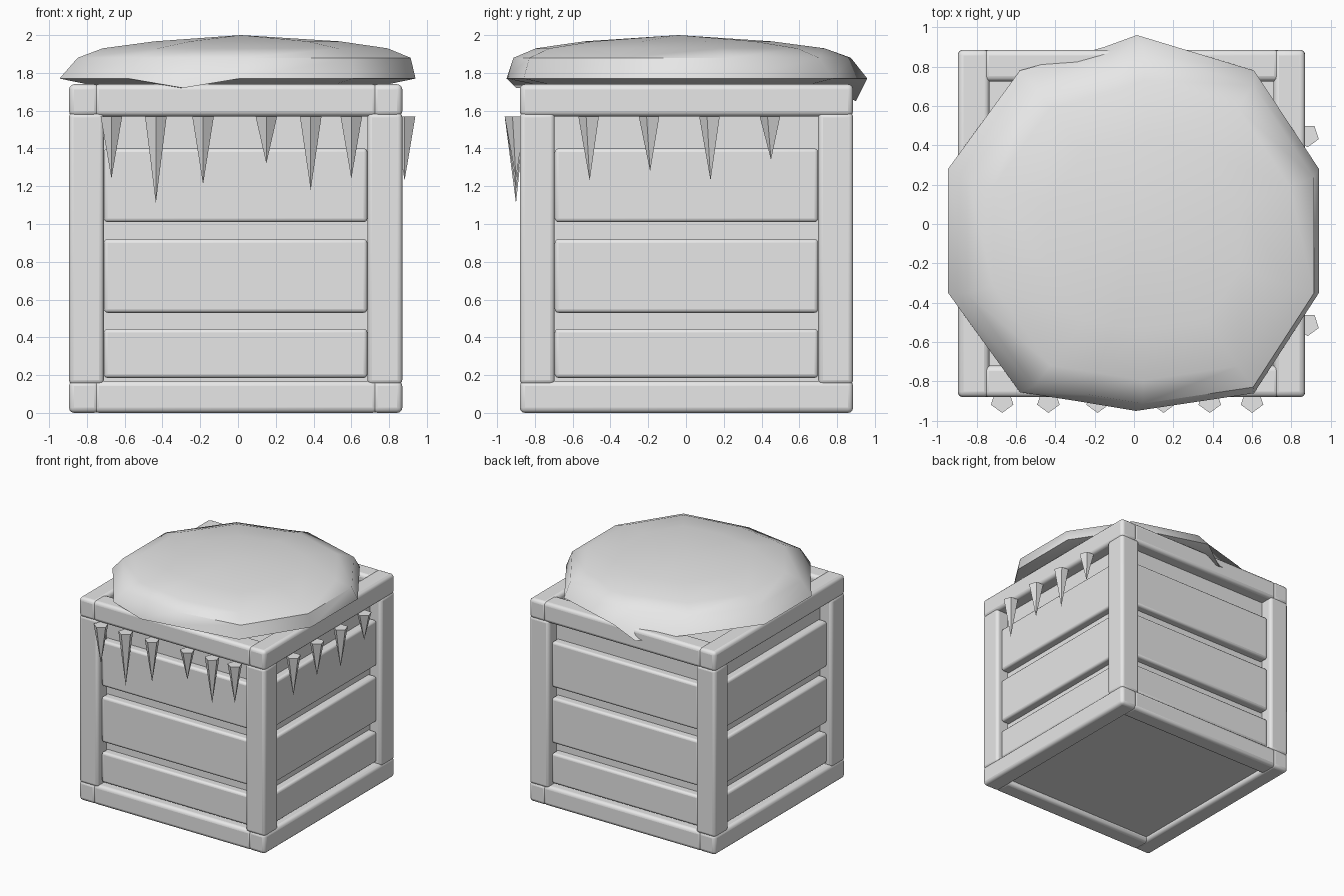
import bpy, bmesh, math
from mathutils import Vector

cube = bpy.data.objects.get("Cube")
if cube:
    bpy.data.objects.remove(cube, do_unlink=True)

grey = bpy.data.materials.new("plain_grey")
grey.use_nodes = True
colour = (0.8, 0.8, 0.8, 1)
grey.diffuse_color = colour
grey.node_tree.nodes["Principled BSDF"].inputs["Base Color"].default_value = colour

# Crate extents
X0, X1, Y0, Y1, TOP = -0.895, 0.87, -0.88, 0.885, 1.74
BEAM, POST = 0.17, 0.185


def finish(name, bm, bevel=0, segments=3, smooth=None):
    bmesh.ops.recalc_face_normals(bm, faces=bm.faces)
    mesh = bpy.data.meshes.new(name)
    bm.to_mesh(mesh)
    bm.free()
    mesh.materials.append(grey)
    ob = bpy.data.objects.new(name, mesh)
    bpy.context.collection.objects.link(ob)
    if bevel:
        mod = ob.modifiers.new("rounded_edges", 'BEVEL')
        mod.width, mod.segments = bevel, segments
    if smooth:
        bpy.ops.object.select_all(action='DESELECT')
        ob.select_set(True)
        bpy.context.view_layer.objects.active = ob
        bpy.ops.object.shade_smooth_by_angle(angle=math.radians(smooth))
    return ob


def box(name, x, y, z, bevel=0):
    bm = bmesh.new()
    bmesh.ops.create_cube(bm, size=1)
    for v in bm.verts:
        v.co = Vector([(a + b) / 2 + c * (b - a) for c, (a, b) in zip(v.co, (x, y, z))])
    return finish(name, bm, bevel, smooth=40 if bevel else None)


# Recessed inner box
box("inner_box", (X0 + 0.11, X1 - 0.11), (Y0 + 0.11, Y1 - 0.11), (0.04, 1.68))

# Corner posts
for side, x in (("right", (X0, X0 + POST)), ("left", (X1 - POST, X1))):
    for end, y in (("front", (Y0, Y0 + POST)), ("back", (Y1 - POST, Y1))):
        box(f"{end}_{side}_post", x, y, (BEAM - 0.02, TOP - BEAM + 0.02), 0.025)

# Frame beams at the bottom and the top
for level, z in (("bottom", (0, BEAM)), ("top", (TOP - BEAM, TOP))):
    for side, x in (("right", (X0, X0 + 0.16)), ("left", (X1 - 0.16, X1))):
        box(f"{level}_{side}_beam", x, (Y0, Y1), z, 0.028)
    for end, y in (("front", (Y0, Y0 + 0.16)), ("back", (Y1 - 0.16, Y1))):
        box(f"{level}_{end}_beam", (X0 + 0.13, X1 - 0.13), y, z, 0.028)

# Planks on all four sides
for i, z in enumerate([(0.185, 0.445), (0.53, 0.92), (1.01, 1.40)]):
    across, along = (X0 + POST, X1 - POST), (Y0 + POST, Y1 - POST)
    box(f"front_plank_{i}", across, (Y0 + 0.04, Y0 + 0.16), z, 0.02)
    box(f"back_plank_{i}", across, (Y1 - 0.16, Y1 - 0.04), z, 0.02)
    box(f"right_plank_{i}", (X0 + 0.04, X0 + 0.16), along, z, 0.02)
    box(f"left_plank_{i}", (X1 - 0.16, X1 - 0.04), along, z, 0.02)


# Icicles: five-sided spikes hanging from the top beams
def icicle(name, x, y, tip):
    top = TOP - BEAM
    bm = bmesh.new()
    ring = []
    for k in range(5):
        a = math.radians(72 * k - 90)
        ring.append(bm.verts.new((x + 0.06 * math.cos(a), y + 0.06 * math.sin(a), top)))
    point = bm.verts.new((x, y, tip))
    bm.faces.new(ring)
    for k in range(5):
        bm.faces.new((ring[k], ring[(k + 1) % 5], point))
    finish(name, bm)


front = [(-0.67, 1.24), (-0.435, 1.11), (-0.185, 1.21),
         (0.15, 1.32), (0.385, 1.18), (0.6, 1.24)]
for i, (x, tip) in enumerate(front):
    icicle(f"front_icicle_{i}", x, -0.9, tip)
for i, (y, tip) in enumerate([(-0.51, 1.23), (-0.19, 1.28), (0.13, 1.23), (0.45, 1.34)]):
    icicle(f"side_icicle_{i}", 0.882, y, tip)

# Domed cap with a drooping rim
rim = [(0.01, -0.95, 1.77), (0.61, -0.86, 1.77), (0.94, -0.35, 1.77),
       (0.94, 0.28, 1.77), (0.61, 0.78, 1.77), (0.015, 0.96, 1.77),
       (-0.15, 0.9, 1.65), (-0.58, 0.78, 1.77), (-0.945, 0.28, 1.77),
       (-0.945, -0.35, 1.77), (-0.58, -0.855, 1.77), (-0.29, -0.9, 1.72)]
bm = bmesh.new()


def cap_ring(scale, z, dx=0, dy=0):
    return [bm.verts.new((x * scale + dx, y * scale + dy, z)) for x, y, _ in rim]


rings = [cap_ring(0.82, 1.735),
         [bm.verts.new(p) for p in rim],
         cap_ring(0.935, 1.88, 0.035, -0.025),
         cap_ring(0.8, 1.93, 0.04, -0.035),
         cap_ring(0.52, 1.967, 0.05, -0.045)]
n = len(rim)
for low, high in zip(rings, rings[1:]):
    for k in range(n):
        j = (k + 1) % n
        bm.faces.new((low[k], low[j], high[j], high[k]))
for ring, z in ((rings[0], 1.77), (rings[-1], 2.0)):
    centre = bm.verts.new((0.015, -0.04, z))
    for k in range(n):
        bm.faces.new((ring[k], ring[(k + 1) % n], centre))
finish("domed_cap", bm, smooth=50)
